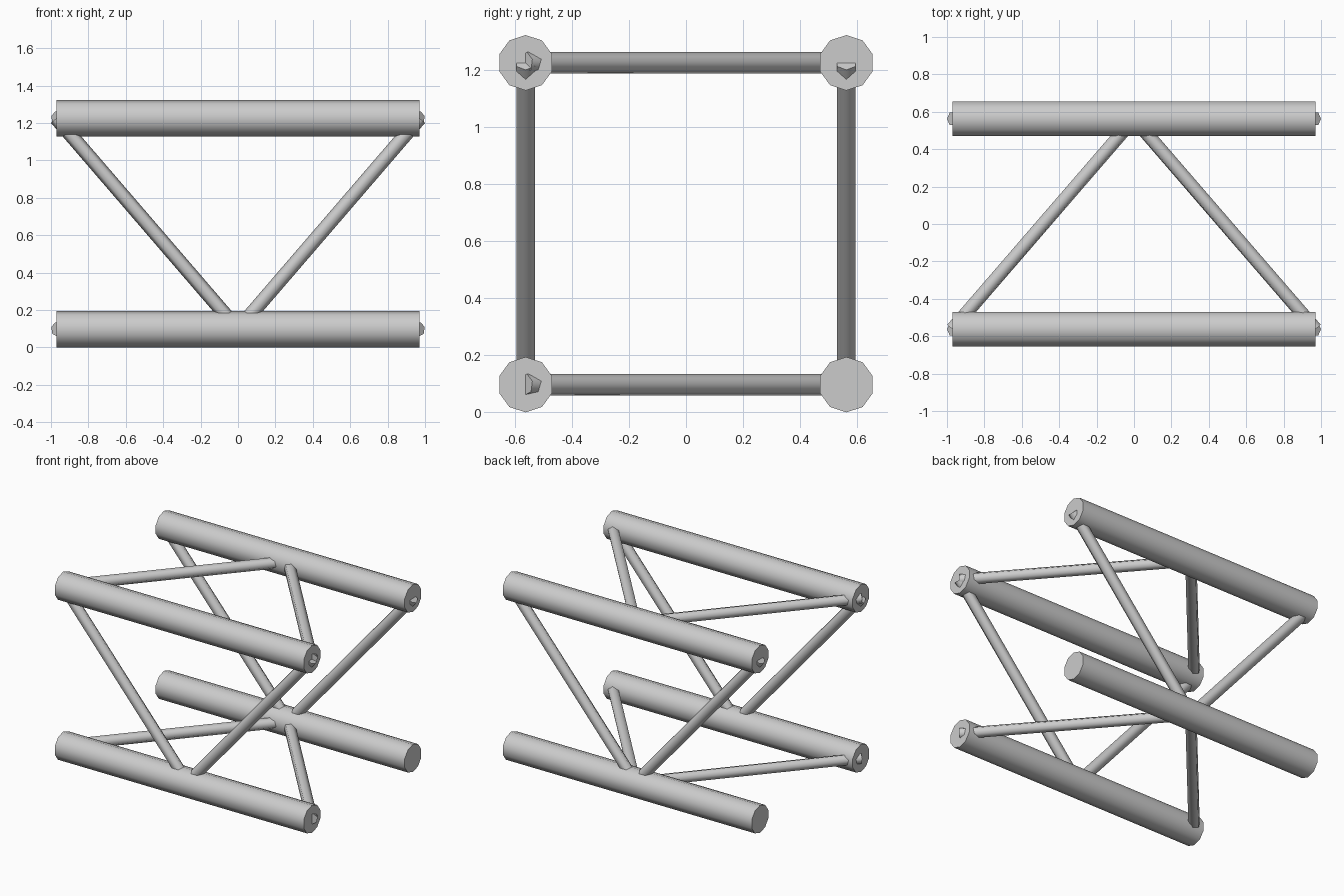
import bpy, bmesh, math
from mathutils import Vector, Matrix

if "Cube" in bpy.data.objects:
    bpy.data.objects.remove(bpy.data.objects["Cube"])

HALF_LEN, HALF_Y = 0.971, 0.562
LOW, HIGH = 0.097, 1.225


def tube(name, start, end, radius, sides):
    """Capped prism running from start to end."""
    a, b = Vector(start), Vector(end)
    d = b - a
    turn = Vector((0, 0, 1)).rotation_difference(d).to_matrix().to_4x4()
    place = Matrix.Translation((a + b) / 2) @ turn @ Matrix.Rotation(math.pi / 2, 4, 'Z')
    bm = bmesh.new()
    bmesh.ops.create_cone(bm, cap_ends=True, segments=sides, radius1=radius,
                          radius2=radius, depth=d.length, matrix=place)
    mesh = bpy.data.meshes.new(name)
    bm.to_mesh(mesh)
    bm.free()
    ob = bpy.data.objects.new(name, mesh)
    bpy.context.collection.objects.link(ob)
    bpy.ops.object.select_all(action='DESELECT')
    ob.select_set(True)
    bpy.context.view_layer.objects.active = ob
    bpy.ops.object.shade_smooth_by_angle(angle=math.radians(65))


# Four long chords
for yname, y in (("front", -HALF_Y), ("back", HALF_Y)):
    for zname, z in (("lower", LOW), ("upper", HIGH)):
        tube(f"{yname}_{zname}_chord", (-HALF_LEN, y, z), (HALF_LEN, y, z), 0.097, 10)

for xname, x in (("left", -HALF_LEN), ("right", HALF_LEN)):
    # Upright braces: lower chord middle to upper chord ends
    for yname, y in (("front", -HALF_Y), ("back", HALF_Y)):
        tube(f"{yname}_{xname}_brace", (0, y, LOW), (x, y, HIGH), 0.038, 6)
    # Level braces: back chord middle to front chord ends
    for zname, z in (("lower", LOW), ("upper", HIGH)):
        tube(f"{zname}_{xname}_brace", (0, HALF_Y, z), (x, -HALF_Y, z), 0.038, 6)
